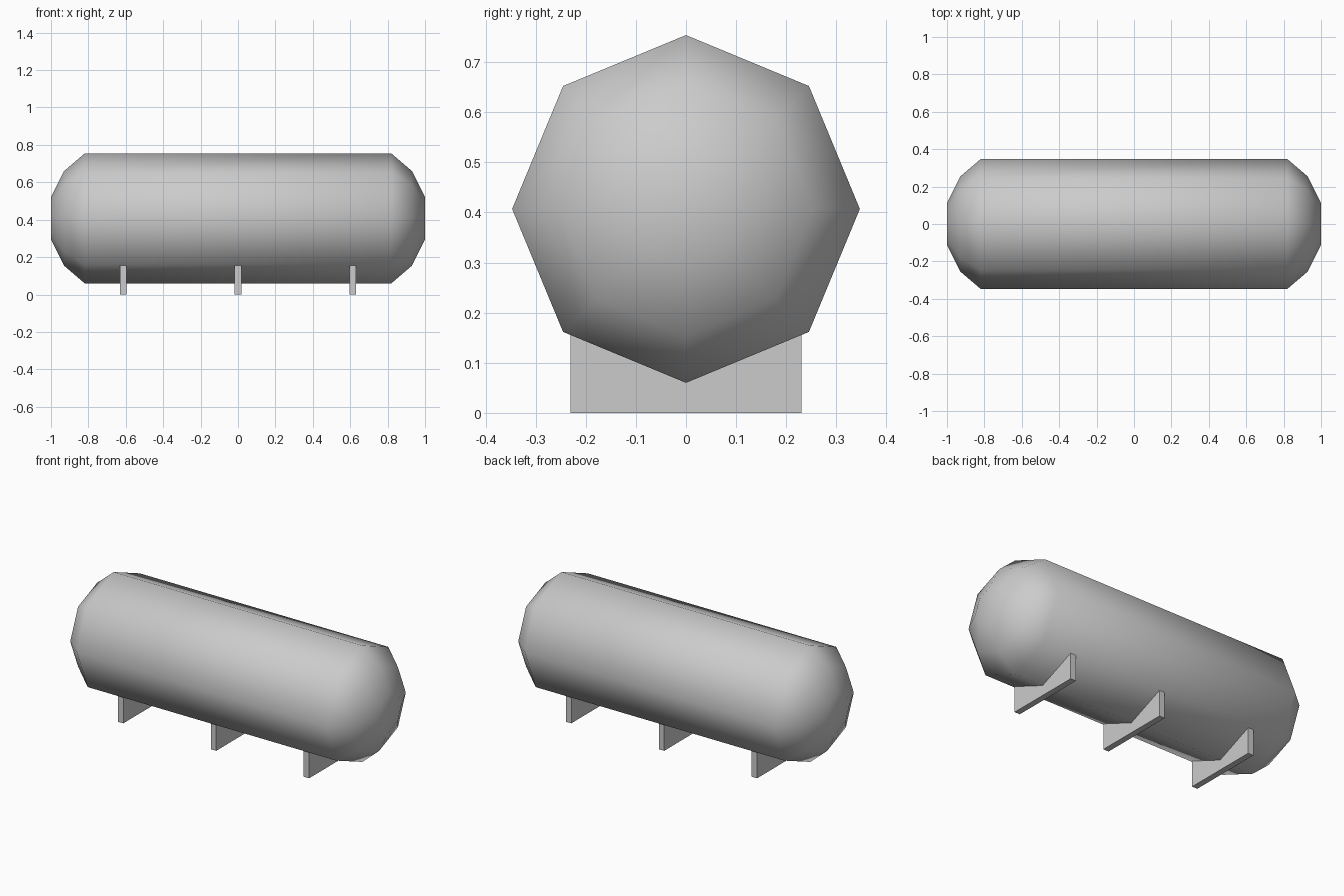
import bpy, bmesh, math

if "Cube" in bpy.data.objects:
    bpy.data.objects.remove(bpy.data.objects["Cube"])

CZ = 0.407   # tank axis height
SIDES = 8


def make_object(name, bm, smooth=False):
    bmesh.ops.recalc_face_normals(bm, faces=bm.faces)
    for f in bm.faces:
        f.smooth = smooth
    me = bpy.data.meshes.new(name)
    bm.to_mesh(me)
    bm.free()
    ob = bpy.data.objects.new(name, me)
    bpy.context.collection.objects.link(ob)
    return ob


# Tank: octagonal rings lofted along x, with rounded ends
half = [(0.82, 0.347), (0.93, 0.253), (1.0, 0.113)]
profile = [(-x, r) for x, r in reversed(half)] + half
bm = bmesh.new()
rings = []
for x, r in profile:
    angles = [2 * math.pi * i / SIDES for i in range(SIDES)]
    rings.append([bm.verts.new((x, r * math.cos(a), CZ + r * math.sin(a))) for a in angles])
for a, b in zip(rings, rings[1:]):
    for i in range(SIDES):
        j = (i + 1) % SIDES
        bm.faces.new((a[i], a[j], b[j], b[i]))
bm.faces.new(rings[0])
bm.faces.new(rings[-1])
make_object("tank", bm, smooth=True)

# Saddles: flat plates whose V-shaped top cradles the tank
outline = [(-0.231, 0), (0.231, 0), (0.231, 0.157), (0, 0.061), (-0.231, 0.157)]
for name, x in (("left_saddle", -0.613), ("middle_saddle", 0), ("right_saddle", 0.613)):
    bm = bmesh.new()
    face = bm.faces.new([bm.verts.new((x - 0.018, y, z)) for y, z in outline])
    ext = bmesh.ops.extrude_face_region(bm, geom=[face], use_keep_orig=True)
    moved = [v for v in ext["geom"] if isinstance(v, bmesh.types.BMVert)]
    bmesh.ops.translate(bm, vec=(0.036, 0, 0), verts=moved)
    make_object(name, bm)
